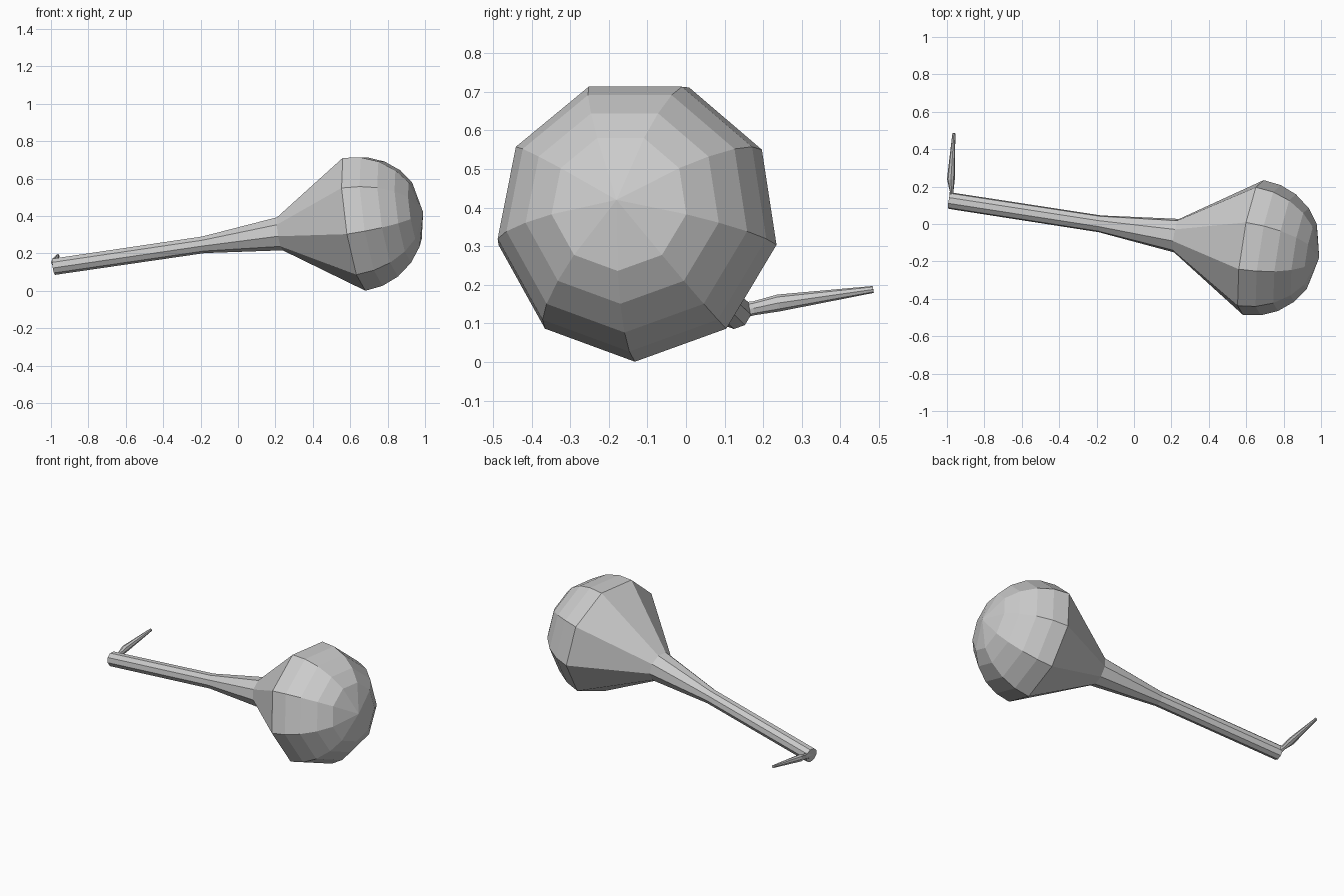
import bpy, bmesh
from math import sin, cos, radians, pi
from mathutils import Vector

if "Cube" in bpy.data.objects:
    bpy.data.objects.remove(bpy.data.objects["Cube"])


def make_object(name, rings, pole=None):
    """Skin a list of vertex rings; close with caps or a pole."""
    bm = bmesh.new()
    loops = [[bm.verts.new(p) for p in ring] for ring in rings]
    n = len(loops[0])
    for a, b in zip(loops, loops[1:]):
        for i in range(n):
            j = (i + 1) % n
            bm.faces.new((a[i], a[j], b[j], b[i]))
    bm.faces.new(loops[0])
    if pole is None:
        bm.faces.new(loops[-1])
    else:
        tip = bm.verts.new(pole)
        for i in range(n):
            bm.faces.new((loops[-1][i], loops[-1][(i + 1) % n], tip))
    bmesh.ops.recalc_face_normals(bm, faces=bm.faces)
    mesh = bpy.data.meshes.new(name)
    bm.to_mesh(mesh)
    bm.free()
    obj = bpy.data.objects.new(name, mesh)
    bpy.context.collection.objects.link(obj)
    return obj


def ring(center, u, v, ru, rv, sides):
    return [center + u * ru * sin(2 * pi * i / sides) + v * rv * cos(2 * pi * i / sides)
            for i in range(sides)]


# Tilted main axis, with one corner of each nine-sided ring pointing down
start = Vector((-0.985, 0.125, 0.13))
end = Vector((0.99, -0.18, 0.42))
axis = (end - start).normalized()
side = axis.cross(Vector((0, 0, 1))).normalized()
down = axis.cross(side).normalized()
if down.z > 0:
    down = -down

# Handle flaring into a rounded head: (distance along axis, radius)
head_s, head_r = 1.65, 0.37
profile = [(0, 0.045), (0.82, 0.046), (1.238, 0.092)]
profile += [(head_s + head_r * cos(radians(a)), head_r * sin(radians(a)))
            for a in (90, 75, 60, 44, 29)]
make_object("handle_and_head",
            [ring(start + axis * s, side, down, r, r, 9) for s, r in profile],
            pole=end)

# Thin tapered spike sticking out sideways from the handle end
spike = [((-0.975, 0.11, 0.128), 0.012, 0.024),
         ((-0.975, 0.175, 0.139), 0.010, 0.018),
         ((-0.979, 0.24, 0.153), 0.021, 0.022),
         ((-0.963, 0.485, 0.188), 0.008, 0.009)]
path = (Vector(spike[-1][0]) - Vector(spike[0][0])).normalized()
u = path.cross(Vector((0, 0, 1))).normalized()
v = u.cross(path)
make_object("side_spike",
            [ring(Vector(c), u, v, ru, rv, 8) for c, ru, rv in spike])
